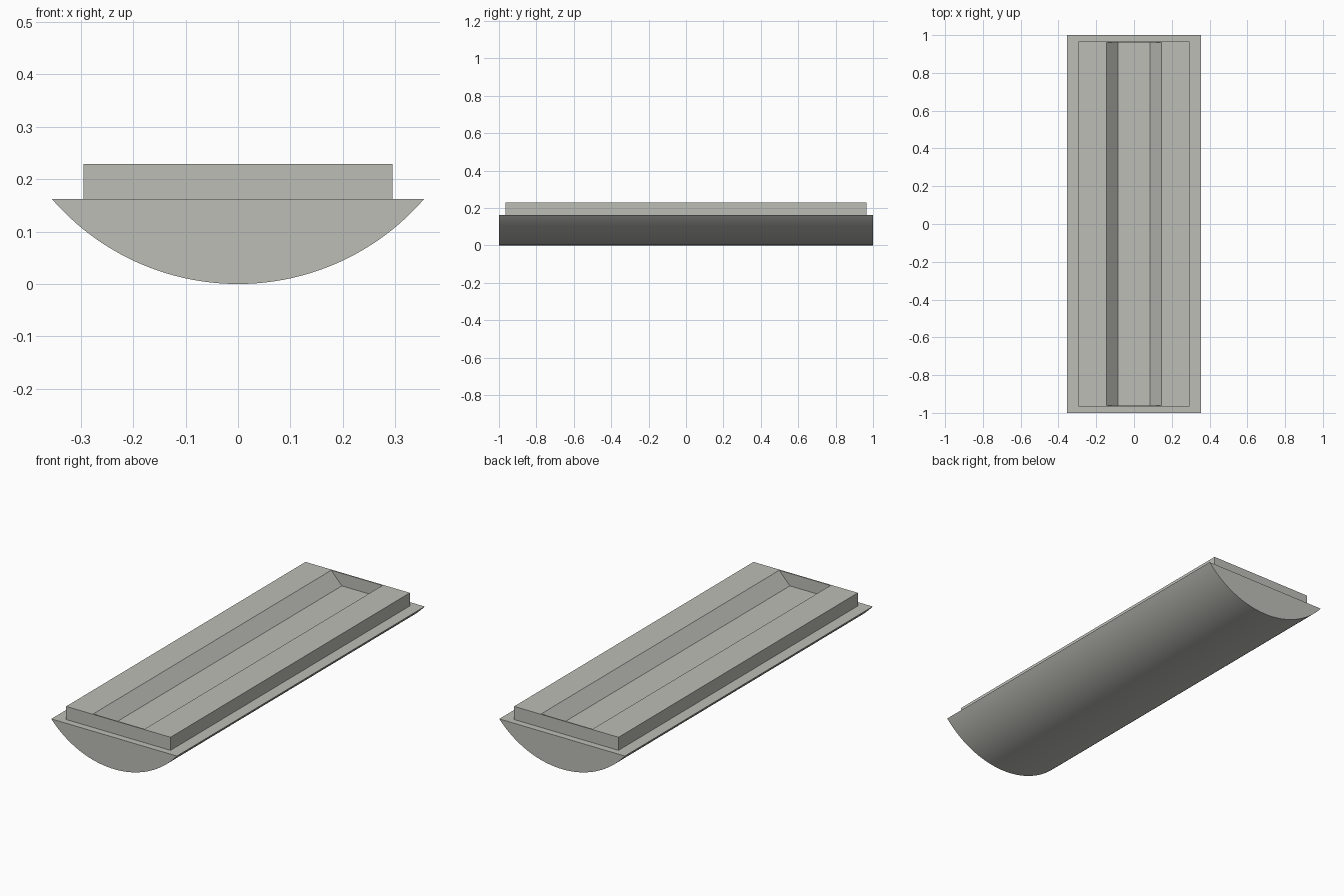
import bpy
import bmesh
import math

default = bpy.data.objects.get("Cube")
if default:
    bpy.data.objects.remove(default, do_unlink=True)

HALF_WIDTH, RIM_Z, TOP_Z = 0.355, 0.162, 0.229
PLATE_HALF, PLATE_END = 0.295, 0.966
FLOOR_Z = 0.165

grey = bpy.data.materials.new("warm_grey")
grey.use_nodes = True
colour = (0.51, 0.51, 0.475, 1)
grey.diffuse_color = colour
grey.node_tree.nodes["Principled BSDF"].inputs["Base Color"].default_value = colour


def prism(name, profile, half_length):
    """Extrude an (x, z) profile along y, centred on the origin."""
    bm = bmesh.new()
    face = bm.faces.new([bm.verts.new((x, -half_length, z)) for x, z in profile])
    made = bmesh.ops.extrude_face_region(bm, geom=[face])["geom"]
    moved = [v for v in made if isinstance(v, bmesh.types.BMVert)]
    bmesh.ops.translate(bm, verts=moved, vec=(0, 2 * half_length, 0))
    bmesh.ops.recalc_face_normals(bm, faces=bm.faces)
    mesh = bpy.data.meshes.new(name)
    bm.to_mesh(mesh)
    bm.free()
    mesh.materials.append(grey)
    obj = bpy.data.objects.new(name, mesh)
    bpy.context.collection.objects.link(obj)
    return obj


def activate(obj):
    bpy.ops.object.select_all(action='DESELECT')
    obj.select_set(True)
    bpy.context.view_layer.objects.active = obj


# Rounded base: a circular segment with a flat top
radius = (HALF_WIDTH ** 2 + RIM_Z ** 2) / (2 * RIM_Z)
sweep = math.asin(HALF_WIDTH / radius)
steps = 48
arc = []
for i in range(steps + 1):
    a = sweep * (2 * i / steps - 1)
    arc.append((radius * math.sin(a), radius * (1 - math.cos(a))))
base = prism("rounded_base", arc, 1.0)
activate(base)
bpy.ops.object.shade_smooth_by_angle(angle=math.radians(30))

# Raised plate
plate = prism("raised_plate", [(-PLATE_HALF, RIM_Z), (PLATE_HALF, RIM_Z),
                               (PLATE_HALF, TOP_Z), (-PLATE_HALF, TOP_Z)], PLATE_END)

# Long trough with sloping sides, cut into the plate
rise = 0.02
slope = (0.145 - 0.085) / (TOP_Z - FLOOR_Z)
wide = 0.145 + slope * rise
cutter = prism("trough_cutter", [(-0.085, FLOOR_Z), (0.085, FLOOR_Z),
                                 (wide, TOP_Z + rise), (-wide, TOP_Z + rise)], 0.96)
cutter.hide_render = True
cut = plate.modifiers.new("trough", 'BOOLEAN')
cut.operation = 'DIFFERENCE'
cut.solver = 'EXACT'
cut.object = cutter
activate(plate)
bpy.ops.object.modifier_apply(modifier=cut.name)
bpy.data.objects.remove(cutter, do_unlink=True)
